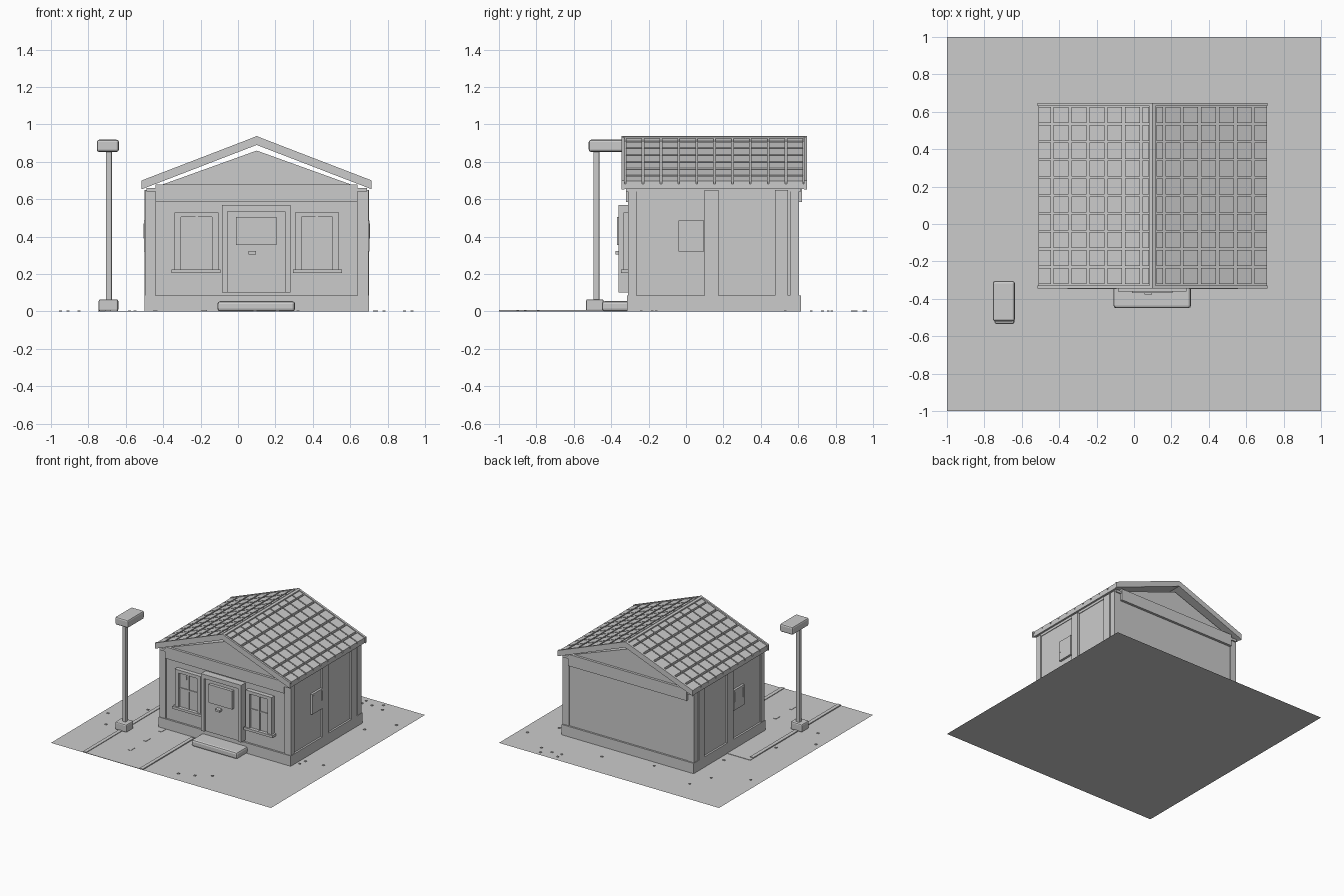
import bpy
import bmesh

cube = bpy.data.objects.get("Cube")
if cube:
    bpy.data.objects.remove(cube, do_unlink=True)

grey = bpy.data.materials.new("plain_grey")
grey.use_nodes = True
shade = (0.6, 0.6, 0.6, 1)
grey.diffuse_color = shade
grey.node_tree.nodes["Principled BSDF"].inputs["Base Color"].default_value = shade

MID = 0.1        # x of the house centre line and ridge
PITCH = 0.385    # roof drop per unit of run


def finish(name, mesh_data):
    mesh = bpy.data.meshes.new(name)
    bmesh.ops.recalc_face_normals(mesh_data, faces=mesh_data.faces)
    mesh_data.to_mesh(mesh)
    mesh_data.free()
    mesh.materials.append(grey)
    obj = bpy.data.objects.new(name, mesh)
    bpy.context.collection.objects.link(obj)
    return obj


def add_box(bm, x, y, z, pitch=0):
    """Add a box from (low, high) ranges; pitch drops it away from the ridge."""
    made = bmesh.ops.create_cube(bm, size=1)["verts"]
    for v in made:
        px, py, pz = [r[0] if c < 0 else r[1] for r, c in zip((x, y, z), v.co)]
        v.co = (px, py, pz - pitch * abs(px - MID))


def boxes(name, parts, pitch=0, bevel=0):
    bm = bmesh.new()
    for part in parts:
        add_box(bm, *part, pitch)
    obj = finish(name, bm)
    if bevel:
        mod = obj.modifiers.new("soft_edges", "BEVEL")
        mod.width = bevel
        mod.segments = 2
    return obj


def box(name, x, y, z, bevel=0):
    return boxes(name, [(x, y, z)], bevel=bevel)


def mirrored(x):
    """Reflect an x range across the house centre line."""
    return (2 * MID - x[1], 2 * MID - x[0])


def pair(name, x, y, z, pitch=0):
    return boxes(name, [(x, y, z), (mirrored(x), y, z)], pitch)


# Ground plane
bm = bmesh.new()
bmesh.ops.create_grid(bm, x_segments=1, y_segments=1, size=1)
finish("ground", bm)

# Driveway with kerbs and dashes
box("driveway", (-.71, -.165), (-1, .18), (0, .003))
box("outer_kerb", (-.71, -.68), (-1, .14), (0, .008))
box("inner_kerb", (-.195, -.165), (-1, -.33), (0, .008))
boxes("road_dashes", [((-.455, -.43), (y, y + .06), (.002, .006))
                      for y in (-.78, -.58, -.38)])

# Scattered pebbles
spots = [(-.58, .78), (-.65, .6), (-.91, .46), (-.55, .29), (-.74, -.11),
         (-.95, -.33), (-.85, -.5), (.09, -.9), (.21, -.86), (.32, -.79),
         (.73, -.24), (.74, -.18), (.89, -.16), (.78, .53), (.93, .73),
         (.69, .89), (.65, .96), (.58, .91), (.5, .9), (.5, .95),
         (.23, .76), (-.18, .67)]
boxes("pebbles", [((x - .008, x + .008), (y - .007, y + .007), (0, .005))
                  for x, y in spots])

# House body
box("foundation", (-.5, .7), (-.315, .615), (0, .085))
box("walls", (-.485, .685), (-.3, .6), (.08, .65))
box("front_step", (-.11, .305), (-.45, -.3), (0, .055), bevel=.015)
for end, y in (("front", (-.31, -.265)), ("back", (.555, .605))):
    pair(end + "_corner_posts", (-.497, -.44), y, (.08, .65))
for end, y in (("front", (-.32, -.29)), ("back", (.59, .62))):
    box(end + "_frieze", (-.44, .64), y, (.585, .68))
pair("wall_plates", (-.49, -.42), (-.32, .615), (.64, .66))
pair("middle_pilasters", (-.5, -.47), (.1, .175), (0, .65))
pair("rear_pilasters", (-.5, -.47), (.475, .545), (0, .65))

# Gable block under the roof
bm = bmesh.new()
face = bm.faces.new([bm.verts.new((x, -.3, z))
                     for x, z in ((-.4, .65), (.6, .65), (.6, .68), (MID, .86), (-.4, .68))])
pushed = bmesh.ops.extrude_face_region(bm, geom=[face])["geom"]
bmesh.ops.translate(bm, vec=(0, .9, 0),
                    verts=[g for g in pushed if isinstance(g, bmesh.types.BMVert)])
finish("gables", bm)

# Roof slabs, end boards and ridge cap
pair("roof_slabs", (-.51, MID), (-.335, .635), (.89, .917), PITCH)
for end, y in (("front", (-.345, -.33)), ("back", (.63, .648))):
    pair(end + "_barge_boards", (-.515, MID), y, (.89, .937), PITCH)
pair("ridge_cap", (MID - .016, MID), (-.34, .64), (.91, .938), PITCH)

# Roof tiles laid in a grid on both slopes
STEP = .0955
tiles = []
for row in range(6):
    left = max(-.51, -.525 + row * STEP)
    for col in range(10):
        near = max(-.328, -.32 + col * STEP)
        far = min(near + .086, .628)
        x = (left, -.445 + row * STEP)
        tiles += [(x, (near, far), (.91, .933)), (mirrored(x), (near, far), (.91, .933))]
x = (.045, .08)
for col in range(10):
    near = -.32 + col * STEP
    for span in (x, mirrored(x)):
        tiles.append((span, (near, near + .086), (.91, .933)))
boxes("roof_tiles", tiles, PITCH)

# Front windows
pair("window_panes", (-.32, -.12), (-.32, -.29), (.22, .52))
pair("window_outer_jambs", (-.34, -.305), (-.335, -.29), (.22, .53))
pair("window_inner_jambs", (-.14, -.105), (-.335, -.29), (.22, .53))
pair("window_heads", (-.34, -.105), (-.335, -.29), (.505, .53))
pair("window_mullions", (-.227, -.215), (-.328, -.29), (.22, .52))
pair("window_transoms", (-.31, -.135), (-.326, -.29), (.372, .384))
pair("window_sills", (-.355, -.093), (-.347, -.29), (.205, .225))
box("left_window_glint", (.41, .417), (-.324, -.31), (.46, .49))
box("right_window_glint", (-.247, -.24), (-.324, -.31), (.46, .49))

# Front door
box("door", (-.055, .25), (-.345, -.29), (.1, .54))
boxes("door_frame", [((-.085, -.055), (-.36, -.29), (.1, .57)),
                     ((.25, .28), (-.36, -.29), (.1, .57)),
                     ((-.085, .28), (-.36, -.29), (.535, .57))])
box("door_window", (-.01, .205), (-.37, -.33), (.355, .505))
box("letter_slot", (.055, .097), (-.378, -.33), (.305, .322))

# Side windows
pair("side_windows", (-.503, -.47), (-.04, .095), (.32, .485))
pair("side_window_front_glints", (-.506, -.49), (-.027, -.021), (.39, .47))
pair("side_window_back_glints", (-.506, -.49), (.083, .089), (.39, .47))

# Street lamp
box("lamp_base", (-.745, -.64), (-.535, -.44), (0, .065), bevel=.01)
box("lamp_pole", (-.707, -.675), (-.495, -.463), (.05, .87), bevel=.006)
box("lamp_head", (-.755, -.637), (-.52, -.305), (.853, .918), bevel=.012)
